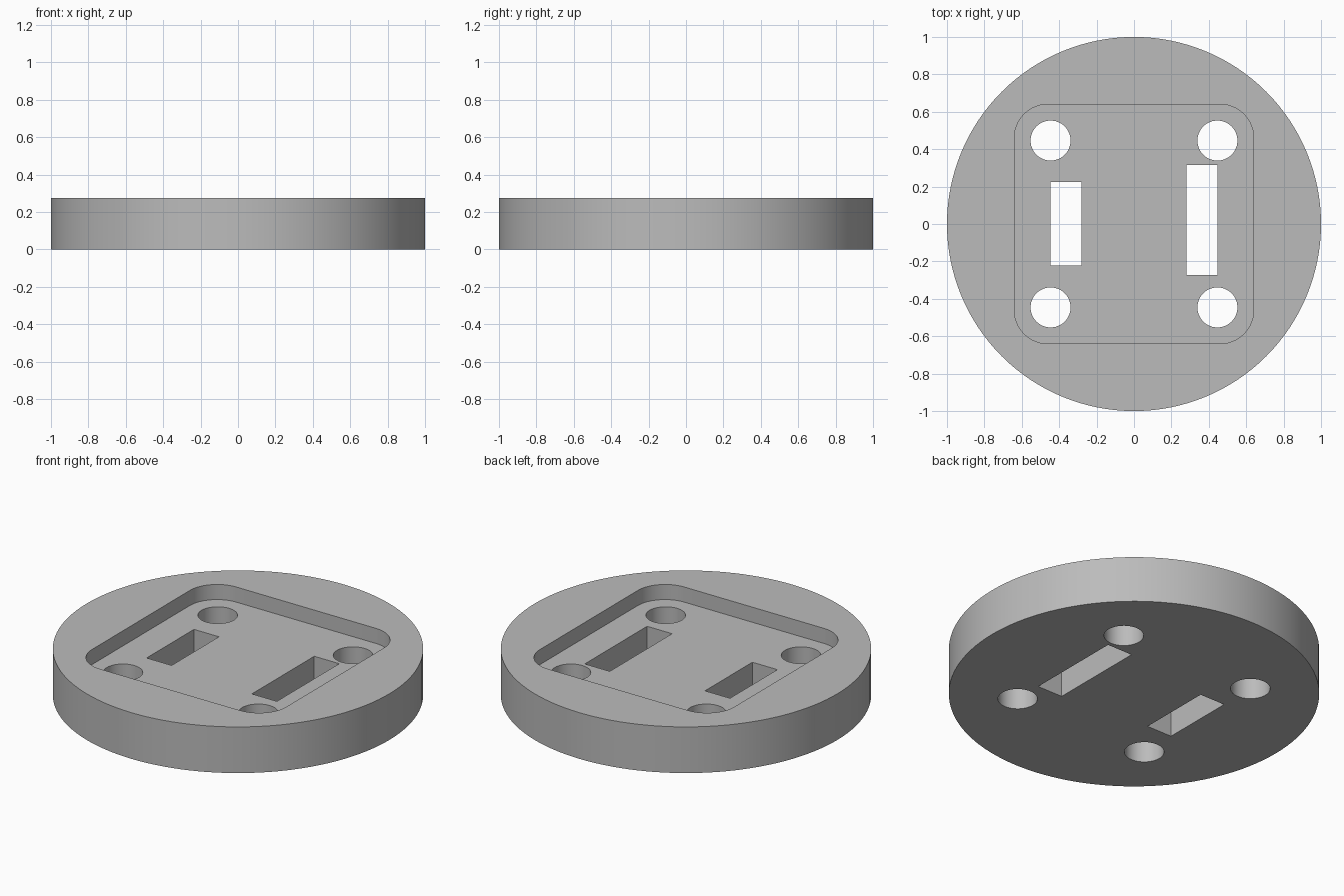
import bpy
import bmesh
from math import cos, sin, pi, radians

if "Cube" in bpy.data.objects:
    bpy.data.objects.remove(bpy.data.objects["Cube"], do_unlink=True)

HEIGHT = 0.275
FLOOR = 0.185      # level of the recess floor

grey = bpy.data.materials.new("plain_grey")
grey.use_nodes = True
colour = (0.5, 0.5, 0.5, 1)
grey.diffuse_color = colour
grey.node_tree.nodes["Principled BSDF"].inputs["Base Color"].default_value = colour


def arc(cx, cy, r, start, end, steps):
    return [(cx + r * cos(start + (end - start) * i / steps),
             cy + r * sin(start + (end - start) * i / steps)) for i in range(steps + 1)]


def circle(cx, cy, r, sides):
    return arc(cx, cy, r, 0, 2 * pi, sides)[:-1]


def rectangle(x0, x1, y0, y1):
    return [(x0, y0), (x1, y0), (x1, y1), (x0, y1)]


def rounded_square(half, r, steps):
    c = half - r
    points = []
    for i, (sx, sy) in enumerate([(1, 1), (-1, 1), (-1, -1), (1, -1)]):
        points += arc(sx * c, sy * c, r, i * pi / 2, (i + 1) * pi / 2, steps)
    return points


def prism(name, outline, z0, z1):
    """Extrude a flat outline from z0 up to z1."""
    bm = bmesh.new()
    face = bm.faces.new([bm.verts.new((x, y, z0)) for x, y in outline])
    top = bmesh.ops.extrude_face_region(bm, geom=[face])["geom"]
    for v in top:
        if isinstance(v, bmesh.types.BMVert):
            v.co.z = z1
    bmesh.ops.recalc_face_normals(bm, faces=bm.faces)
    mesh = bpy.data.meshes.new(name)
    bm.to_mesh(mesh)
    bm.free()
    mesh.materials.append(grey)
    obj = bpy.data.objects.new(name, mesh)
    bpy.context.collection.objects.link(obj)
    return obj


# Round base plate
plate = prism("round_plate", circle(0, 0, 1, 128), 0, HEIGHT)

# Recess, four round holes and two slots of different length
cutters = [
    prism("recess_cutter", rounded_square(0.64, 0.18, 16), FLOOR, HEIGHT + 0.1),
    prism("short_slot_cutter", rectangle(-0.447, -0.282, -0.222, 0.224), -0.1, HEIGHT + 0.2),
    prism("long_slot_cutter", rectangle(0.282, 0.447, -0.272, 0.315), -0.1, HEIGHT + 0.2),
]
for sx in (-1, 1):
    for sy in (-1, 1):
        cutters.append(prism("hole_cutter", circle(sx * 0.446, sy * 0.446, 0.107, 48),
                             -0.1, HEIGHT + 0.2))

bpy.ops.object.select_all(action="DESELECT")
bpy.context.view_layer.objects.active = plate
plate.select_set(True)
for cutter in cutters:
    mod = plate.modifiers.new(cutter.name, "BOOLEAN")
    mod.operation = "DIFFERENCE"
    mod.solver = "EXACT"
    mod.object = cutter
    bpy.ops.object.modifier_apply(modifier=mod.name)
    bpy.data.objects.remove(cutter, do_unlink=True)

bpy.ops.object.shade_smooth_by_angle(angle=radians(30))
